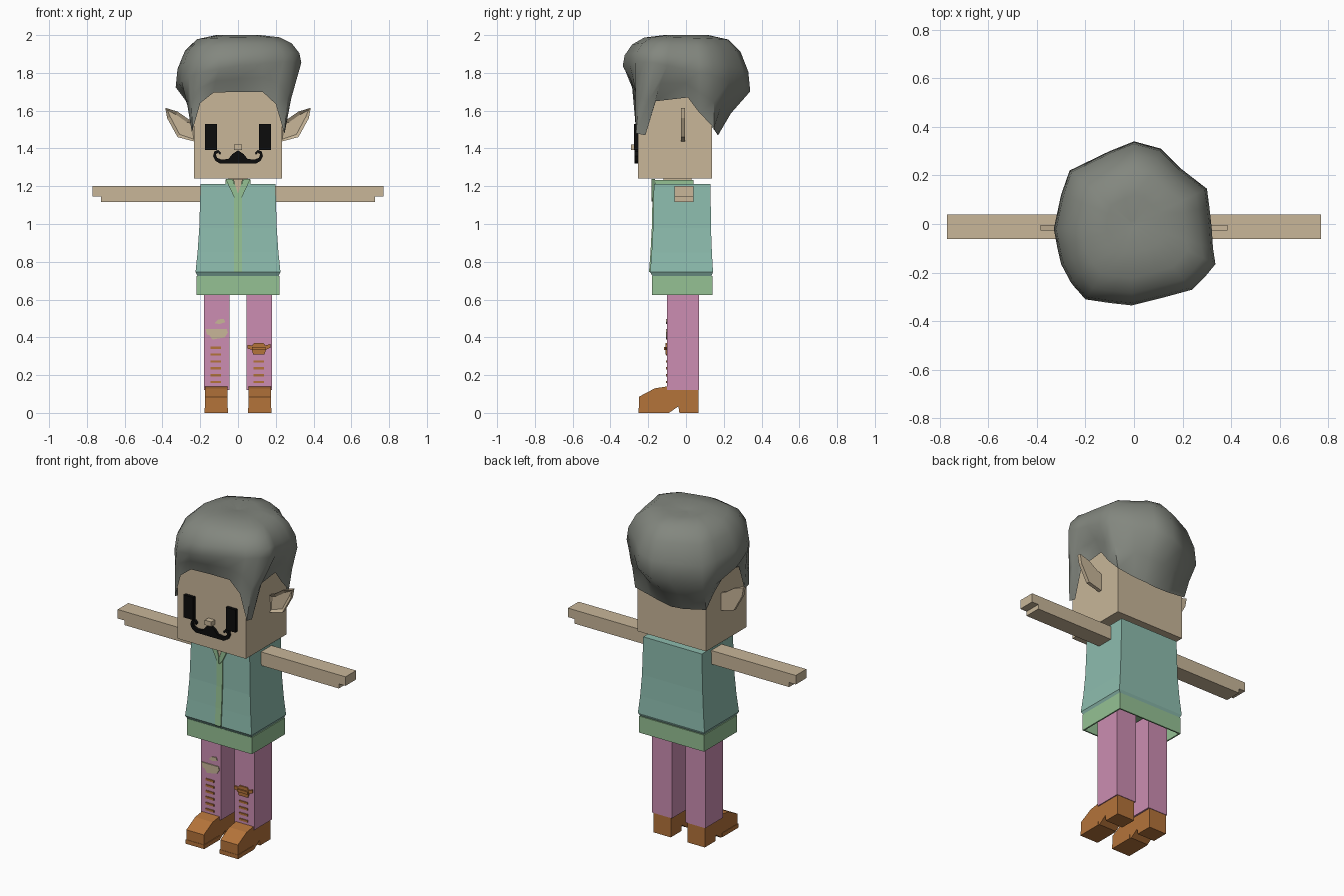
import bpy, bmesh, math

old = bpy.data.objects.get("Cube")
if old:
    bpy.data.objects.remove(old, do_unlink=True)


def material(name, r, g, b):
    m = bpy.data.materials.new(name)
    m.use_nodes = True
    col = [((c / 255 + 0.055) / 1.055) ** 2.4 for c in (r, g, b)] + [1]
    m.diffuse_color = col
    m.node_tree.nodes["Principled BSDF"].inputs["Base Color"].default_value = col
    return m


SKIN = material("skin", 200, 182, 153)
TEAL = material("teal_cloth", 141, 188, 174)
GREEN = material("green_cloth", 149, 193, 148)
PINK = material("pink_cloth", 204, 141, 178)
LEATHER = material("brown_leather", 180, 115, 58)
HAIR = material("grey_hair", 131, 135, 127)
BLACK = material("black", 12, 12, 12)


def finish(name, bm, mat):
    bmesh.ops.recalc_face_normals(bm, faces=bm.faces)
    mesh = bpy.data.meshes.new(name)
    bm.to_mesh(mesh)
    bm.free()
    mesh.materials.append(mat)
    obj = bpy.data.objects.new(name, mesh)
    bpy.context.collection.objects.link(obj)
    return obj


def loft(name, rings, mat, caps=(True, True)):
    """Skin a stack of equal-length closed rings."""
    bm = bmesh.new()
    rows = [[bm.verts.new(p) for p in ring] for ring in rings]
    n = len(rows[0])
    for a, b in zip(rows, rows[1:]):
        for i in range(n):
            j = (i + 1) % n
            bm.faces.new((a[i], a[j], b[j], b[i]))
    if caps[0]:
        bm.faces.new(rows[0])
    if caps[1]:
        bm.faces.new(rows[-1])
    return finish(name, bm, mat)


def rect(x0, x1, y0, y1, z):
    return [(x0, y0, z), (x1, y0, z), (x1, y1, z), (x0, y1, z)]


def box(name, x, y, z, mat):
    return loft(name, [rect(*x, *y, z[0]), rect(*x, *y, z[1])], mat)


def plate(name, pts, y0, y1, mat, side=1):
    """Outline in x and z, given thickness along y."""
    return loft(name, [[(side * x, y, z) for x, z in pts] for y in (y0, y1)], mat)


# Head, nose and neck
box("head", (-.232, .232), (-.255, .137), (1.24, 1.75), SKIN)
box("nose", (-.022, .022), (-.29, -.25), (1.393, 1.422), SKIN)
box("neck", (-.05, .05), (-.12, .03), (1.18, 1.25), SKIN)

# Features that exist on both sides
tache = [(0, 1.39), (.03, 1.37), (.05, 1.345), (.085, 1.34), (.11, 1.35), (.118, 1.368),
         (.105, 1.378), (.095, 1.365), (.09, 1.377), (.105, 1.392), (.125, 1.385),
         (.132, 1.36), (.12, 1.335), (.095, 1.32), (0, 1.32)]
ear = [(.225, 1.54), (.262, 1.555), (.32, 1.595), (.385, 1.615), (.375, 1.56),
       (.32, 1.46), (.225, 1.435)]
boot = [(-.25, 0), (-.25, .085), (-.165, .13), (-.1, .14), (.067, .14), (.067, 0),
        (-.035, 0), (-.04, .035), (-.09, 0)]
for label, s in (("left", 1), ("right", -1)):
    box(label + "_eye", (s * .11, s * .175), (-.275, -.25), (1.392, 1.53), BLACK)
    plate(label + "_moustache", tache, -.272, -.25, BLACK, s)

    # Ear with a sunken front
    obj = plate(label + "_ear", ear, -.027, -.005, SKIN, s)
    bm = bmesh.new()
    bm.from_mesh(obj.data)
    front = min(bm.faces, key=lambda f: f.calc_center_median().y)
    bmesh.ops.inset_region(bm, faces=[front], thickness=.018, depth=0)
    bmesh.ops.translate(bm, verts=front.verts, vec=(0, .012, 0))
    bm.to_mesh(obj.data)
    bm.free()

    # Arm with a step under the fingertips
    plate(label + "_arm", [(.15, 1.2), (.77, 1.2), (.77, 1.145), (.725, 1.145),
                           (.725, 1.117), (.15, 1.117)], -.062, .04, SKIN, s)
    box(label + "_leg", (s * .046, s * .18), (-.1, .07), (.12, .71), PINK)
    loft(label + "_boot", [[(s * x, y, z) for y, z in boot] for x in (.056, .174)], LEATHER)
    box(label + "_boot_sole", (s * .052, s * .177), (-.252, -.1), (0, .025), LEATHER)

    # Shirt collar flap
    plate(label + "_collar_flap", [(.065, 1.237), (.028, 1.237), (.003, 1.16), (.003, 1.12),
                                   (.02, 1.14)], -.182, -.165, GREEN, s)

# Jacket body, flared toward the bottom
body = [(.198, -.17, .13, 1.212), (.205, -.175, .132, .98), (.214, -.182, .137, .85),
        (.225, -.19, .143, .745), (.212, -.176, .132, .722)]
loft("jacket", [rect(-x, x, y0, y1, z) for x, y0, y1, z in body], TEAL)
loft("shirt_placket", [rect(-.02, .02, y0 - .006, y0 + .02, z) for x, y0, y1, z in body[:4]],
     GREEN)
box("collar", (-.065, .065), (-.165, .04), (1.2, 1.232), GREEN)
plate("throat", [(-.026, 1.237), (.026, 1.237), (0, 1.16)], -.179, -.17, SKIN)

# Hem is hollow underneath
hem = loft("shirt_hem", [rect(-.22, .22, -.18, .14, z) for z in (.625, .726)],
           GREEN, (False, True))
mod = hem.modifiers.new("thickness", "SOLIDIFY")
mod.thickness = .012

# Trouser tears, stitches and knee patch
y0, y1 = -.106, -.095
plate("large_tear", [(-.172, .445), (-.06, .445), (-.053, .425), (-.07, .4), (-.135, .388),
                     (-.15, .41), (-.165, .415)], y0, y1, SKIN)
plate("small_tear", [(-.125, .475), (-.105, .495), (-.075, .497), (-.068, .48),
                     (-.1, .47)], y0, y1, SKIN)
for i in range(6):
    z = .163 + i * .0365
    box("right_stitch", (-.145, -.09), (y0, y1), (z - .006, z + .006), LEATHER)
    if i < 4:
        box("left_stitch", (.082, .137), (y0, y1), (z - .006, z + .006), LEATHER)
plate("knee_patch", [(.08, .31), (.072, .335), (.05, .34), (.05, .36), (.075, .357),
                     (.085, .37), (.135, .37), (.145, .357), (.172, .365), (.172, .345),
                     (.148, .335), (.14, .31)], y0 - .002, y1, LEATHER)
box("knee_patch_band", (.075, .145), (-.116, y1), (.333, .35), LEATHER)

# Hair: widest outline (x, y) and lower edge (x, y, z) for each column
columns = [
    (-.01, -.335, 0, -.268, 1.7), (.13, -.3, .13, -.268, 1.7),
    (.24, -.27, .2, -.268, 1.635), (.29, -.22, .245, -.265, 1.48),
    (.335, -.165, .245, -.215, 1.47), (.325, -.1, .245, -.16, 1.65),
    (.32, -.02, .245, .01, 1.67), (.31, .07, .245, .07, 1.59),
    (.3, .145, .24, .148, 1.51), (.19, .23, .13, .155, 1.49),
    (.11, .31, .06, .165, 1.48), (0, .34, -.02, .17, 1.47),
    (-.1, .3, -.1, .165, 1.475), (-.265, .22, -.24, .148, 1.5),
    (-.3, .12, -.245, .08, 1.58), (-.33, -.02, -.245, .01, 1.67),
    (-.315, -.1, -.245, -.16, 1.65), (-.3, -.165, -.245, -.215, 1.49),
    (-.26, -.24, -.24, -.265, 1.5), (-.2, -.31, -.2, -.268, 1.64),
    (-.1, -.325, -.13, -.268, 1.695)]


def widest(x, y):
    return 1.77 - .2 * y + .15 * x


rings = [[(rx, ry, rz) for x, y, rx, ry, rz in columns]]
rings.append([(x + .6 * (rx - x), y + .6 * (ry - y), (widest(x, y) + rz) / 2)
              for x, y, rx, ry, rz in columns])
for scale, rise in ((1, 0), (.97, .35), (.85, .7), (.66, .92), (.35, 1), (.05, .96)):
    rings.append([(x * scale, y * scale, widest(x, y) + (2 - widest(x, y)) * rise)
                  for x, y, *rim in columns])
hair = loft("hair", rings, HAIR, (False, True))
bpy.ops.object.select_all(action="DESELECT")
hair.select_set(True)
bpy.context.view_layer.objects.active = hair
bpy.ops.object.shade_smooth_by_angle(angle=math.radians(60))
